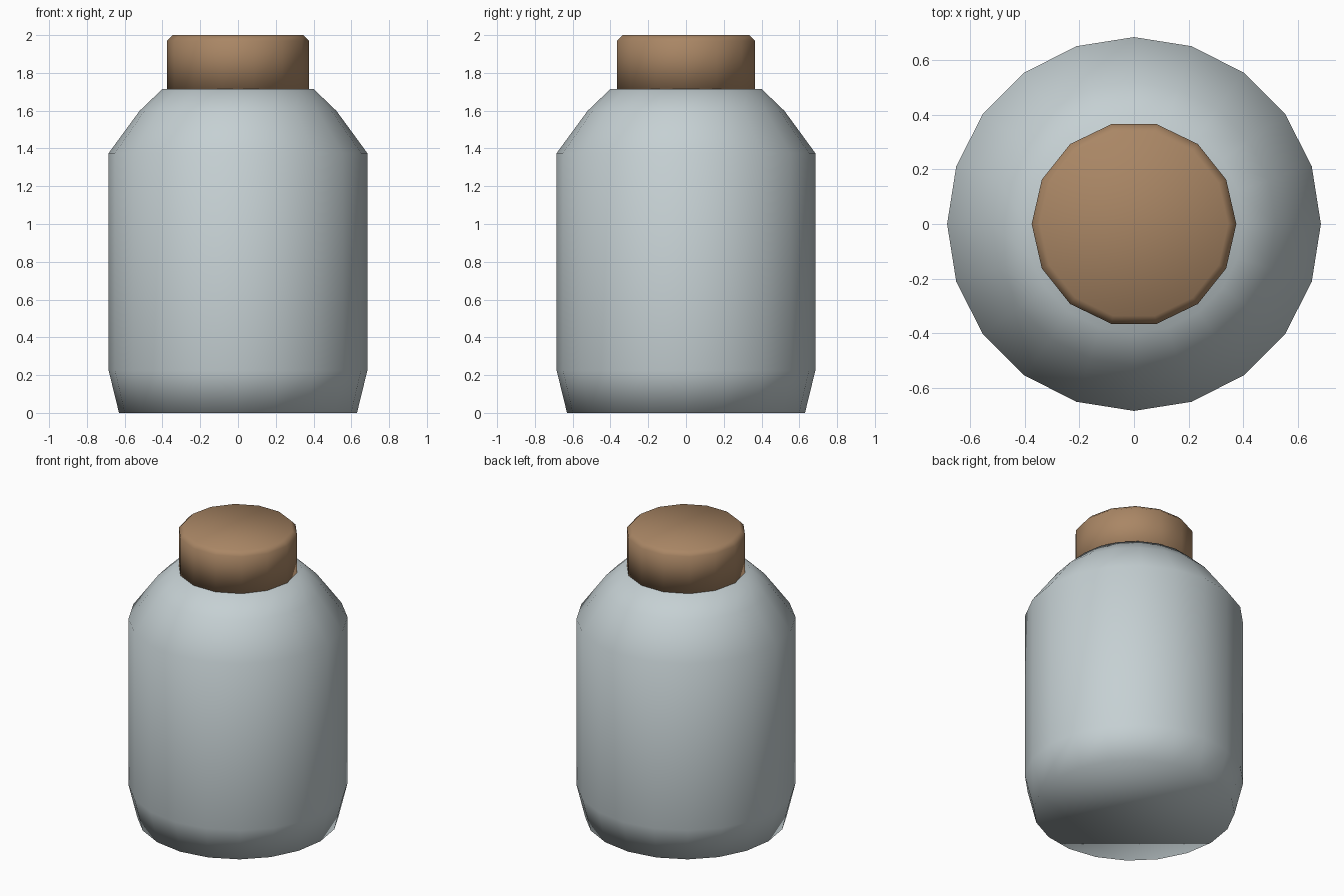
import bpy, bmesh, math

if "Cube" in bpy.data.objects:
    bpy.data.objects.remove(bpy.data.objects["Cube"])


def material(name, rgb):
    m = bpy.data.materials.new(name)
    m.diffuse_color = (*rgb, 1)
    m.use_nodes = True
    m.node_tree.nodes["Principled BSDF"].inputs["Base Color"].default_value = m.diffuse_color
    return m


def lathe(name, profile, sides, mat, smooth_angle):
    """Closed solid from (radius, height) rings, bottom to top."""
    bm = bmesh.new()
    rings = []
    for r, z in profile:
        rings.append([bm.verts.new((r * math.cos(2 * math.pi * i / sides),
                                    r * math.sin(2 * math.pi * i / sides), z))
                      for i in range(sides)])
    for low, high in zip(rings, rings[1:]):
        for i in range(sides):
            j = (i + 1) % sides
            bm.faces.new((low[i], low[j], high[j], high[i]))
    bm.faces.new(rings[0][::-1])
    bm.faces.new(rings[-1])
    for f in bm.faces:
        f.smooth = True
    for e in bm.edges:
        e.smooth = e.calc_face_angle(0) < math.radians(smooth_angle)
    mesh = bpy.data.meshes.new(name)
    bm.to_mesh(mesh)
    bm.free()
    mesh.materials.append(mat)
    obj = bpy.data.objects.new(name, mesh)
    bpy.context.collection.objects.link(obj)
    return obj


glass = material("pale grey glass", (0.56, 0.63, 0.65))
cork = material("brown cork", (0.40, 0.24, 0.13))

# Jar body: tapered foot, straight wall, sloped shoulder
lathe("jar_body", [(0.63, 0), (0.685, 0.225), (0.685, 1.375),
                   (0.52, 1.60), (0.40, 1.715)], 20, glass, 180)

# Stopper with a bevelled top edge, seated slightly in the neck
lathe("cork_stopper", [(0.375, 1.70), (0.375, 1.97), (0.345, 2.0)],
      14, cork, 60)
